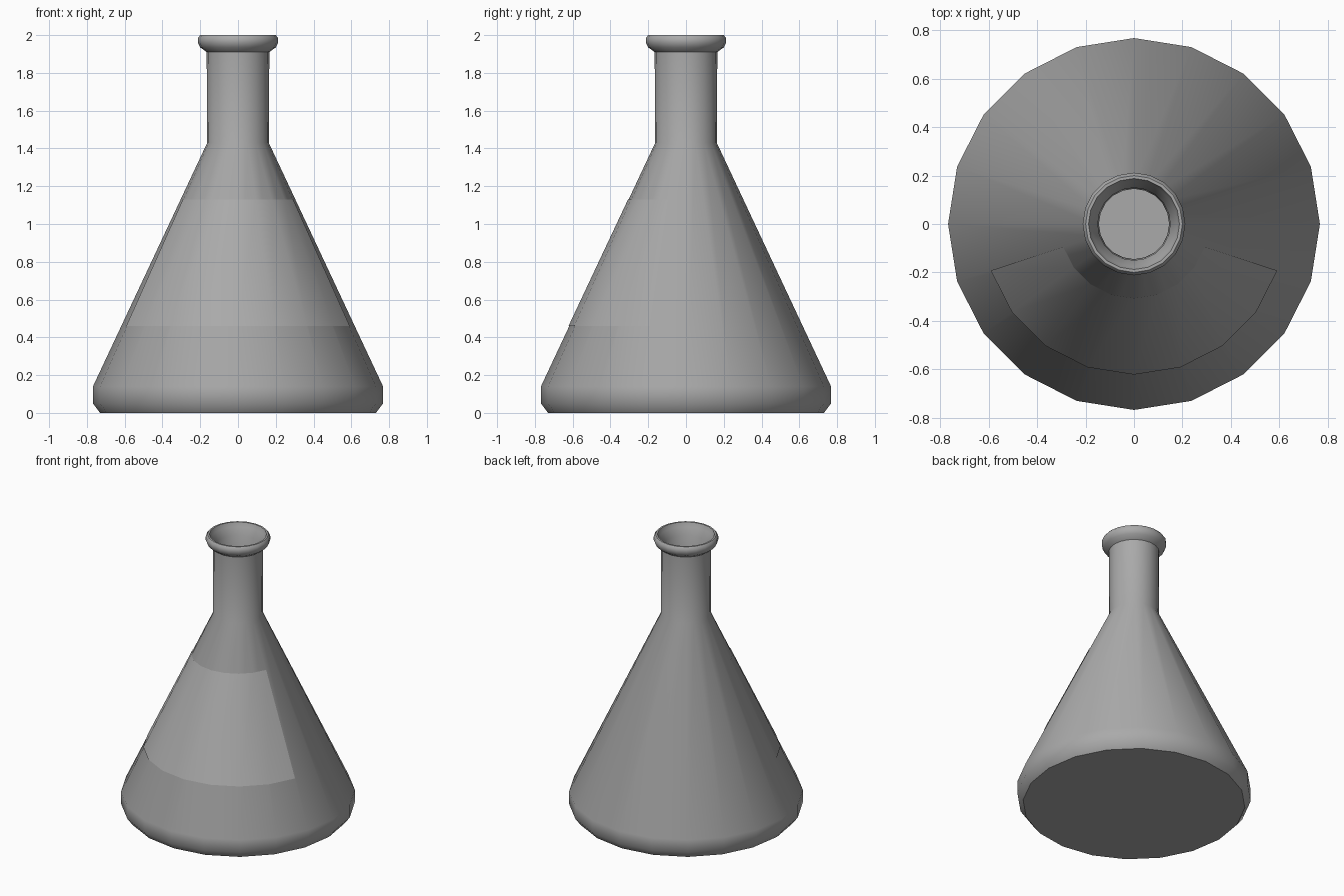
import bpy, bmesh, math

cube = bpy.data.objects.get("Cube")
if cube:
    bpy.data.objects.remove(cube)

SIDES = 20


def material(name, value):
    mat = bpy.data.materials.new(name)
    mat.use_nodes = True
    colour = (value, value, value, 1)
    mat.diffuse_color = colour
    mat.node_tree.nodes["Principled BSDF"].inputs["Base Color"].default_value = colour
    return mat


grey = material("flask grey", 0.4)


def lathe(name, profile, first=0, steps=SIDES, smooth=40):
    """Turn a (radius, height) profile about z; a zero radius closes it."""
    bm = bmesh.new()
    full = steps == SIDES
    rings = []
    for r, z in profile:
        if r == 0:
            rings.append([bm.verts.new((0, 0, z))] * (steps + 1))
            continue
        ring = []
        for i in range(steps if full else steps + 1):
            a = math.tau * (first + i) / SIDES
            ring.append(bm.verts.new((r * math.cos(a), r * math.sin(a), z)))
        rings.append(ring + ring[:1] if full else ring)
    for low, high in zip(rings, rings[1:]):
        for i in range(steps):
            corners = dict.fromkeys((low[i], low[i + 1], high[i + 1], high[i]))
            bm.faces.new(list(corners))
    mesh = bpy.data.meshes.new(name)
    bm.to_mesh(mesh)
    bm.free()
    mesh.materials.append(grey)
    obj = bpy.data.objects.new(name, mesh)
    bpy.context.collection.objects.link(obj)
    bpy.ops.object.select_all(action="DESELECT")
    obj.select_set(True)
    bpy.context.view_layer.objects.active = obj
    bpy.ops.object.shade_smooth_by_angle(angle=math.radians(smooth))
    return obj


# Flask: base, cone, neck and lip outside, then the hollow inside
outside = [(0, 0), (0.73, 0), (0.768, 0.05), (0.768, 0.14), (0.163, 1.43),
           (0.166, 1.91), (0.2, 1.935), (0.212, 1.96), (0.212, 1.985), (0.2, 2)]
inside = [(0.188, 2), (0.178, 1.97), (0.15, 1.92), (0.145, 1.43),
          (0.745, 0.14), (0.745, 0.06), (0.715, 0.02), (0, 0.02)]
lathe("flask", outside + inside)

# Thin label wrapped round the front of the cone
lathe("label", [(0.622, 0.46), (0.307, 1.13)], first=11, steps=8)
